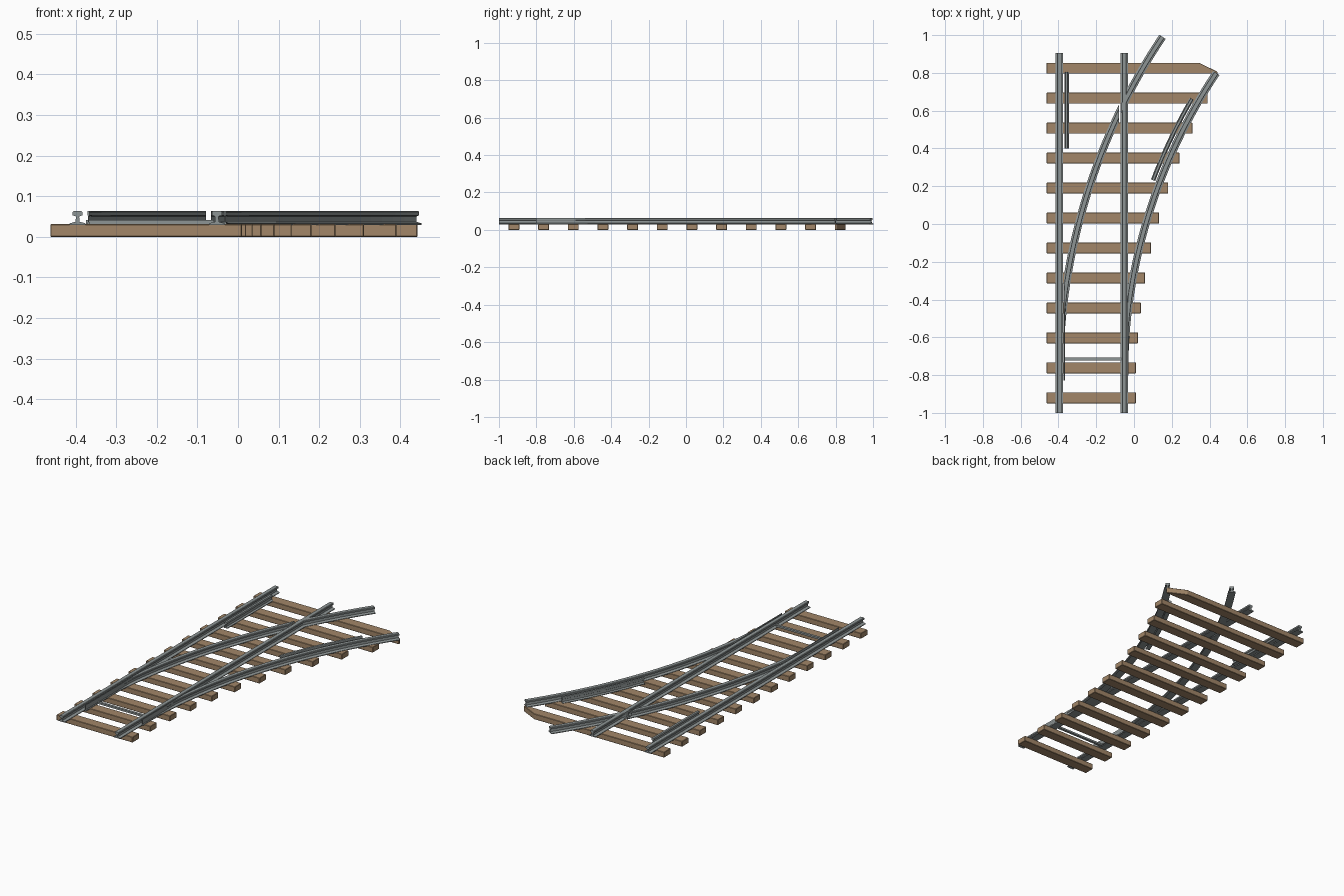
import bpy, bmesh, math
from mathutils import Vector

if "Cube" in bpy.data.objects:
    bpy.data.objects.remove(bpy.data.objects["Cube"])


def material(name, color):
    m = bpy.data.materials.new(name)
    m.diffuse_color = (*color, 1)
    m.use_nodes = True
    m.node_tree.nodes["Principled BSDF"].inputs["Base Color"].default_value = m.diffuse_color
    return m


STEEL = material("steel", (0.27, 0.30, 0.30))
WOOD = material("wood", (0.36, 0.24, 0.14))

# Half of the rail cross-section: (offset, height)
HALF = [(.020, .029), (.020, .033), (.005, .037), (.004, .050),
        (.012, .053), (.012, .061), (.010, .063)]
PROFILE = HALF + [(-u, z) for u, z in reversed(HALF)]

X_LEFT, X_RIGHT = -.395, -.052        # straight rails
Y0, R_LEFT = -.803, 3.22              # start and radius of the branch
XC = X_LEFT + R_LEFT
R_RIGHT = XC - X_RIGHT
END = math.radians(33.85)


def finish(name, bm, mat):
    bmesh.ops.recalc_face_normals(bm, faces=bm.faces)
    me = bpy.data.meshes.new(name)
    bm.to_mesh(me)
    bm.free()
    me.materials.append(mat)
    ob = bpy.data.objects.new(name, me)
    bpy.context.collection.objects.link(ob)
    return ob


def rail(name, place, stations, width=1.0, clips=()):
    """Sweep the rail profile; place(s, u) gives x, y. Clips are (x, side to remove)."""
    bm = bmesh.new()
    rings = [[bm.verts.new((*place(s, u * width), z)) for u, z in PROFILE] for s in stations]
    n = len(PROFILE)
    for a, b in zip(rings, rings[1:]):
        for i in range(n):
            j = (i + 1) % n
            bm.faces.new((a[i], a[j], b[j], b[i]))
    bm.faces.new(rings[0])
    bm.faces.new(rings[-1][::-1])
    for x, side in clips:
        r = bmesh.ops.bisect_plane(bm, geom=bm.verts[:] + bm.edges[:] + bm.faces[:], dist=1e-6,
                                   plane_co=Vector((x, 0, 0)), plane_no=Vector((side, 0, 0)),
                                   clear_outer=True)
        cut = [e for e in r["geom_cut"] if isinstance(e, bmesh.types.BMEdge)]
        bmesh.ops.holes_fill(bm, edges=cut, sides=0)
    return finish(name, bm, STEEL)


def straight(x):
    return lambda s, u: (x + u, s)


def arc(radius, x_min=-9):
    """Curved path; the tip is planed thin where it lies against the straight rail."""
    def place(t, u):
        r = radius - u
        return max(XC - r * math.cos(t), x_min + .2 * u), Y0 + r * math.sin(t)
    return place


def steps(a, b, n):
    return [a + (b - a) * i / n for i in range(n + 1)]


# Straight rails
rail("left_straight_rail", straight(X_LEFT), [-1, .905])
rail("right_straight_rail", straight(X_RIGHT), [-1, .905])

# Branch rails: left one has a flangeway gap where it meets the straight rail
rail("left_switch_blade", arc(R_LEFT, -.368), steps(-.008, .46, 26), clips=[(-.079, 1)])
rail("left_branch_rail", arc(R_LEFT), steps(.42, END, 10), clips=[(-.066, -1)])
rail("right_branch_rail", arc(R_RIGHT, -.032), steps(0, END, 32))

# Guard rails
rail("left_guard_rail", straight(X_LEFT + .038), [.40, .805], .6)
rail("right_guard_rail", arc(R_RIGHT + .037), steps(.363, .527, 10), .6)

# Throw bar between the blades
bm = bmesh.new()
bmesh.ops.create_cube(bm, size=1)
for v in bm.verts:
    v.co = Vector((-.217 + v.co.x * .315, -.715 + v.co.y * .014, .036 + v.co.z * .010))
finish("throw_bar", bm, STEEL)

# Wooden ties, growing longer to follow the branch
RIGHT_ENDS = [.010, .010, .020, .036, .058, .090, .132, .181, .240, .310, .390, .442]
for i, x in enumerate(RIGHT_ENDS):
    y = -.92 + .1586 * i
    lo, hi = y - .029, y + .029
    outline = [(-.462, lo), (x, lo), (x, hi), (-.462, hi)]
    if i == len(RIGHT_ENDS) - 1:      # last tie is cut along the branch
        outline[2:3] = [(x, lo + .010), (.345, hi)]
    bm = bmesh.new()
    face = bm.faces.new([bm.verts.new((px, py, 0)) for px, py in outline])
    ext = bmesh.ops.extrude_face_region(bm, geom=[face])
    for v in ext["geom"]:
        if isinstance(v, bmesh.types.BMVert):
            v.co.z = .031
    tie = finish(f"tie_{i + 1}", bm, WOOD)
    bev = tie.modifiers.new("bevel", "BEVEL")
    bev.width, bev.segments = .002, 1
